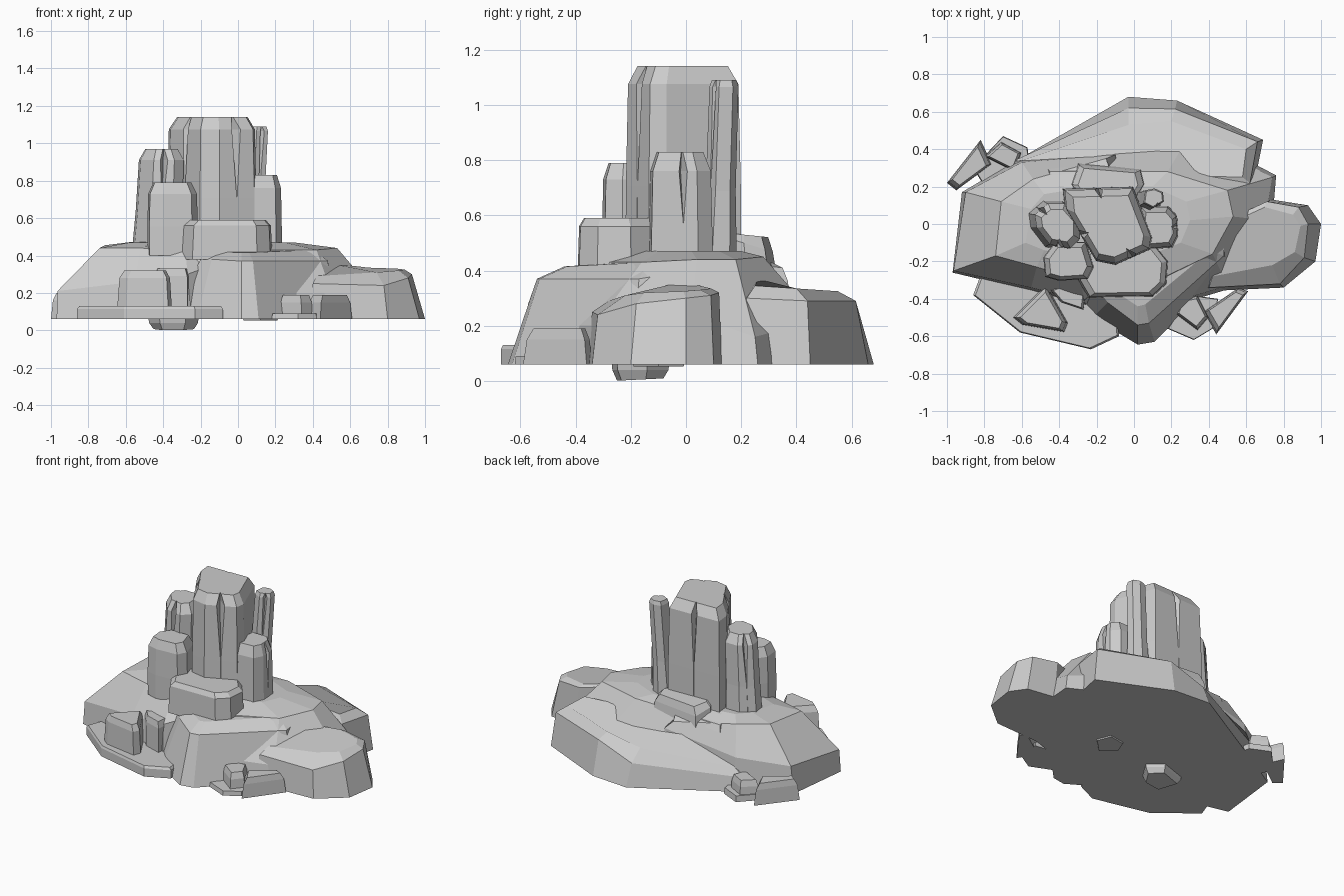
import bpy, bmesh
from mathutils import Vector as V


def loft(name, rings):
    """Skin a stack of equal-count rings into a closed flat-shaded rock."""
    bm = bmesh.new()
    vs = [[bm.verts.new(p) for p in r] for r in rings]
    n = len(vs[0])
    for a, b in zip(vs, vs[1:]):
        for i in range(n):
            j = (i + 1) % n
            bm.faces.new((a[i], a[j], b[j], b[i]))
    bm.faces.new(vs[0][::-1])
    bm.faces.new(vs[-1])
    bmesh.ops.recalc_face_normals(bm, faces=bm.faces)
    me = bpy.data.meshes.new(name)
    bm.to_mesh(me)
    bm.free()
    ob = bpy.data.objects.new(name, me)
    bpy.context.collection.objects.link(ob)
    return ob


def rock(name, outline, levels, cracks={}):
    """levels: (z, scale, crack amount, dx, dy, slope x, slope y); cracks: edge -> (half width, depth)."""
    pts = [V(p) for p in outline]
    c = sum(pts, V((0, 0))) / len(pts)
    rings = []
    for lv in levels:
        z, s, f, dx, dy, tx, ty = tuple(lv) + (0,) * (7 - len(lv))
        f = max(f, .04)
        ring = []
        for i, p in enumerate(pts):
            q = pts[(i + 1) % len(pts)]
            ring.append(p)
            if i in cracks:
                w, d = cracks[i]
                m, e = (p + q) / 2, (q - p).normalized()
                ring += [m - e * w * f, m + (c - m).normalized() * d * f, m + e * w * f]
        out = []
        for p in ring:
            r = (p - c) * s
            out.append((c.x + r.x + dx, c.y + r.y + dy, z + tx * r.x + ty * r.y))
        rings.append(out)
    return loft(name, rings)


def column(name, outline, z0, z1, bevel, cracks={}, cap=.72, flare=1.08, dx=0, dy=0):
    """Upright pillar with a bevelled cap and V cracks that widen upwards."""
    zm = z0 + (z1 - z0) * .4
    rock(name, outline, [(z0, flare, 0, -dx, -dy), (zm, 1.04, 0, -dx * .6, -dy * .6),
                         (z1 - bevel, 1, 1), (z1, cap, .25)], cracks)


# Main mound
loft("core_mound", [
    [(-.6, -.3, .06), (0, -.5, .06), (.5, -.35, .06), (.74, .02, .06), (.76, .26, .06), (.3, .5, .06), (-.5, .35, .06)],
    [(-.58, -.28, .2), (0, -.48, .2), (.5, -.33, .2), (.7, .02, .24), (.74, .25, .16), (.3, .48, .22), (-.5, .35, .2)],
    [(-.5, -.2, .45), (0, -.36, .43), (.42, -.16, .43), (.53, .04, .44), (.5, .18, .44), (.18, .28, .45), (-.45, .28, .44)],
    [(-.4, -.15, .47), (0, -.2, .47), (.25, -.1, .47), (.3, .02, .47), (.28, .12, .47), (.1, .2, .47), (-.4, .2, .47)]])

# Lobes spreading from the mound
loft("left_lobe", [
    [(-.97, -.26, .06), (-.92, .17, .06), (-.6, .36, .06), (-.1, .38, .06), (0, -.2, .06), (-.25, -.44, .06), (-.55, -.36, .06)],
    [(-.965, -.25, .21), (-.9, .17, .24), (-.6, .33, .28), (-.1, .37, .36), (0, -.2, .4), (-.27, -.41, .3), (-.55, -.34, .26)],
    [(-.74, -.17, .44), (-.71, .12, .455), (-.54, .24, .455), (-.15, .35, .41), (0, -.15, .46), (-.28, -.3, .42), (-.52, -.23, .44)],
    [(-.58, -.1, .47), (-.55, .08, .475), (-.48, .16, .475), (-.1, .22, .475), (0, -.1, .47), (-.3, -.18, .46), (-.48, -.14, .47)]])
loft("front_lobe", [
    [(-.36, -.35, .06), (-.22, -.5, .06), (.02, -.645, .06), (.11, -.63, .06), (.53, -.2, .06), (.5, .15, .06), (-.3, .15, .06)],
    [(-.2, -.34, .38), (-.14, -.42, .38), (.02, -.54, .37), (.08, -.53, .37), (.48, -.17, .37), (.48, .13, .42), (-.28, .15, .44)],
    [(-.17, -.31, .42), (-.1, -.36, .42), (.02, -.44, .415), (.06, -.43, .415), (.41, -.14, .43), (.42, .12, .45), (-.25, .15, .46)]])
loft("back_lobe", [
    [(-.7, .3, .06), (-.03, .68, .06), (.23, .66, .06), (.69, .45, .06), (.64, .2, .06), (.2, 0, .06), (-.45, .1, .06)],
    [(-.66, .33, .16), (-.03, .62, .2), (.22, .615, .29), (.66, .44, .29), (.62, .22, .3), (.2, .02, .36), (-.4, .12, .38)],
    [(-.6, .34, .22), (-.03, .53, .27), (.2, .55, .325), (.6, .4, .335), (.58, .25, .345), (.25, .26, .37), (-.35, .24, .4)]])
loft("right_boulder", [
    [(.37, -.36, .06), (.8, -.34, .06), (.97, -.2, .06), (1, 0, .06), (.93, .1, .06), (.74, .13, .06), (.45, 0, .06)],
    [(.4, -.34, .25), (.78, -.32, .24), (.91, -.18, .28), (.93, 0, .3), (.88, .09, .31), (.71, .12, .32), (.45, 0, .35)],
    [(.42, -.28, .29), (.74, -.22, .31), (.86, -.15, .32), (.89, -.01, .325), (.85, .05, .33), (.7, .09, .335), (.48, -.01, .36)]])

# Rock pillars
column("main_pillar", [(-.37, .18), (-.01, .19), (.09, -.07), (.08, -.13), (-.1, -.21), (-.2, -.19), (-.36, .08)],
       .42, 1.14, .065, {0: (.02, .05), 3: (.025, .09), 5: (.025, .05)}, cap=.82, flare=1.05)
column("left_pillar", [(-.53, .05), (-.46, .11), (-.37, .11), (-.29, .02), (-.29, -.08), (-.34, -.13), (-.45, -.11), (-.52, -.02)],
       .42, .97, .06, {5: (.02, .05), 0: (.015, .05)}, flare=1.14, dx=.02)
column("front_left_pillar", [(-.48, -.18), (-.47, -.28), (-.4, -.3), (-.25, -.29), (-.22, -.23), (-.26, -.1), (-.42, -.1)],
       .4, .79, .06, cap=.78, flare=1.03)
column("right_pillar", [(.03, -.1), (.07, -.13), (.2, -.12), (.23, -.06), (.225, .04), (.18, .09), (.04, .09)],
       .4, .83, .07, {3: (.015, .05)}, cap=.76, flare=1.08)
column("back_right_pillar", [(.05, .11), (.1, .085), (.16, .12), (.155, .17), (.11, .19), (.06, .18)],
       .42, 1.09, .025, {1: (.012, .03)}, cap=.85, flare=1.3, dx=.035, dy=.02)

# Steps at the foot of the pillars
rock("front_step", [(-.31, -.27), (-.24, -.39), (.1, -.385), (.17, -.32), (.18, -.2), (.1, -.1), (-.25, -.1)],
     [(.38, 1.02, 0), (.56, .98, 0), (.59, .85, 0)])
rock("back_step", [(-.34, .22), (-.3, .33), (.04, .3), (.06, .22), (0, .12), (-.28, .12)],
     [(.36, 1.02, 0), (.5, .95, 0, 0, -.01, 0, -.3), (.53, .8, 0, 0, -.01, 0, -.1)])

# Flat ground slabs
rock("front_slab", [(-.86, -.38), (-.61, -.58), (-.23, -.67), (-.08, -.6), (-.1, -.35), (-.5, -.2), (-.8, -.22)],
     [(.06, 1, 0), (.115, 1, 0), (.13, .97, 0)])
rock("front_right_slab", [(.18, -.56), (.32, -.62), (.42, -.56), (.45, -.4), (.3, -.38)],
     [(.06, 1, 0), (.09, .97, 0)])
rock("back_left_slab", [(-.86, .3), (-.7, .47), (-.57, .41), (-.55, .28), (-.8, .2)],
     [(.06, 1, 0), (.1, .97, 0)])

# Scattered rubble: name, outline, height, top scale
for name, outline, h, s in [
        ("front_left_rubble_a", [(-.47, -.32), (-.65, -.5), (-.6, -.54), (-.37, -.58), (-.35, -.53)], .32, .82),
        ("front_left_rubble_b", [(-.45, -.35), (-.39, -.42), (-.27, -.46), (-.26, -.38), (-.32, -.3)], .33, .9),
        ("front_right_rubble_a", [(.22, -.48), (.34, -.57), (.4, -.5), (.34, -.38), (.25, -.4)], .19, .85),
        ("front_right_rubble_b", [(.37, -.47), (.44, -.59), (.61, -.36), (.56, -.34)], .19, .83),
        ("back_left_rubble_a", [(-1, .22), (-.95, .18), (-.76, .32), (-.82, .45)], .2, .83),
        ("back_left_rubble_b", [(-.8, .36), (-.71, .44), (-.6, .38), (-.64, .28)], .19, .85)]:
    rock(name, outline, [(.06, 1, 0), (h - .04, s + .08, 0), (h, s - .08, 0)])

# Stubs under the base
rock("bottom_stub", [(-.48, -.12), (-.42, -.27), (-.28, -.25), (-.21, -.14), (-.3, -.06)],
     [(.08, 1, 0), (.04, .97, 0), (.005, .8, 0, 0, 0, 0, .05)])
rock("bottom_plate", [(.02, -.12), (.12, -.2), (.22, -.1), (.18, 0), (.06, -.02)],
     [(.08, 1, 0), (.052, .9, 0)])
